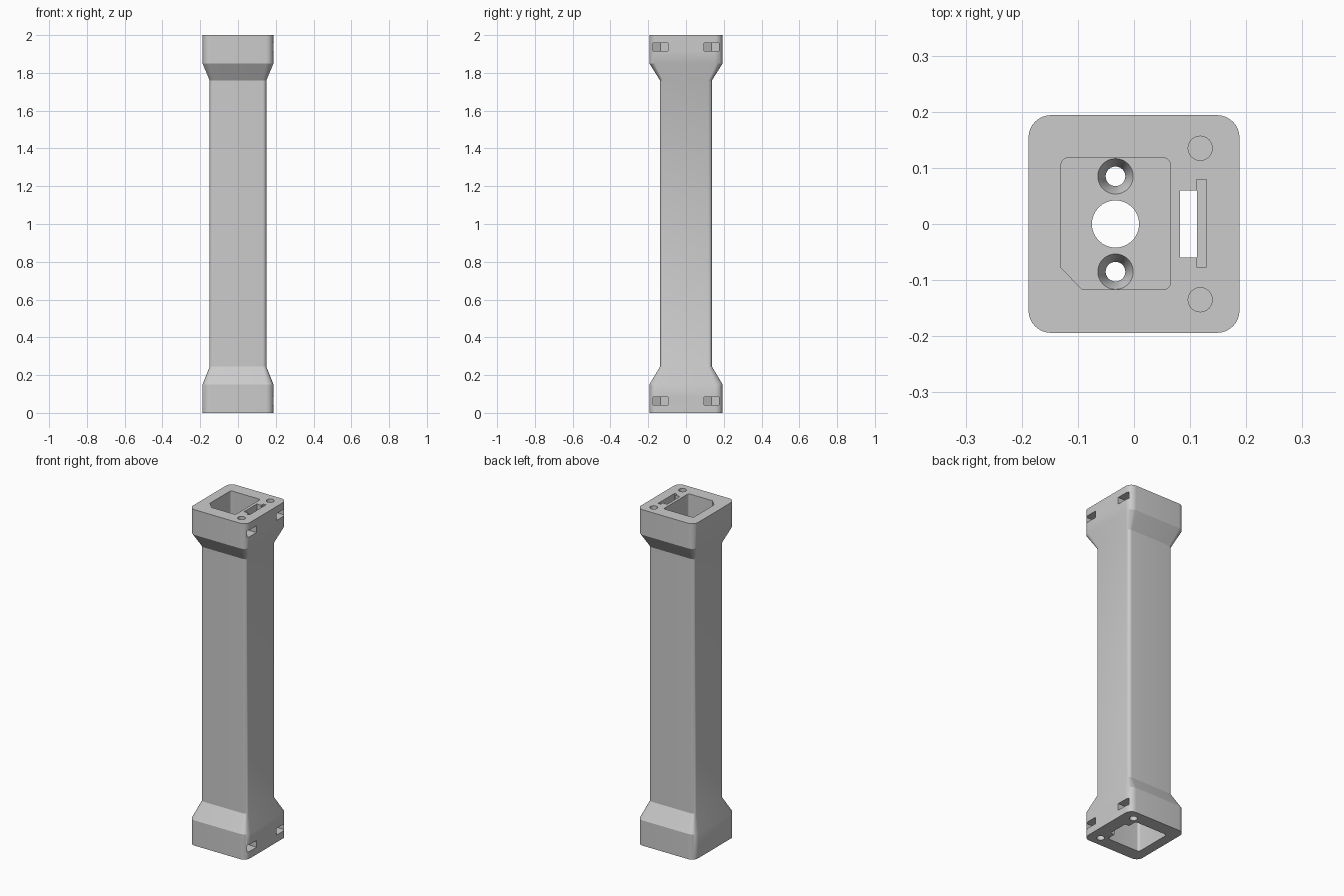
import bpy, bmesh, math

if "Cube" in bpy.data.objects:
    bpy.data.objects.remove(bpy.data.objects["Cube"])

grey = bpy.data.materials.new("plain_grey")
grey.diffuse_color = (0.6, 0.6, 0.6, 1)
grey.use_nodes = True
grey.node_tree.nodes["Principled BSDF"].inputs["Base Color"].default_value = grey.diffuse_color


def loft(name, rings):
    """Solid through a list of (outline, z) rings with equal point counts."""
    bm = bmesh.new()
    loops = [[bm.verts.new((x, y, z)) for x, y in pts] for pts, z in rings]
    n = len(loops[0])
    for a, b in zip(loops, loops[1:]):
        for i in range(n):
            j = (i + 1) % n
            bm.faces.new((a[i], a[j], b[j], b[i]))
    bm.faces.new(loops[0][::-1])
    bm.faces.new(loops[-1])
    bmesh.ops.recalc_face_normals(bm, faces=bm.faces)
    mesh = bpy.data.meshes.new(name)
    bm.to_mesh(mesh)
    bm.free()
    mesh.materials.append(grey)
    obj = bpy.data.objects.new(name, mesh)
    bpy.context.collection.objects.link(obj)
    return obj


def round_rect(x0, x1, y0, y1, r, seg=8):
    pts = []
    corners = [(x1 - r, y1 - r), (x0 + r, y1 - r), (x0 + r, y0 + r), (x1 - r, y0 + r)]
    for k, (cx, cy) in enumerate(corners):
        for i in range(seg + 1):
            a = math.pi / 2 * (k + i / seg)
            pts.append((cx + r * math.cos(a), cy + r * math.sin(a)))
    return pts


def rect(x0, x1, y0, y1):
    return [(x0, y0), (x1, y0), (x1, y1), (x0, y1)]


def circle(cx, cy, r, n=40):
    return [(cx + r * math.cos(2 * math.pi * i / n),
             cy + r * math.sin(2 * math.pi * i / n)) for i in range(n)]


# Column: wide end blocks tapering into a slimmer shaft
block = round_rect(-0.188, 0.188, -0.194, 0.194, 0.04)
shaft = round_rect(-0.15, 0.15, -0.137, 0.137, 0.02)
column = loft("column", [(block, 0), (block, 0.15), (shaft, 0.245),
                         (shaft, 1.76), (block, 1.85), (block, 2)])


def cut(*rings):
    cutter = loft("cutter", rings)
    cutter.hide_render = True
    mod = column.modifiers.new("cut", 'BOOLEAN')
    mod.operation = 'DIFFERENCE'
    mod.solver = 'EXACT'
    mod.object = cutter
    bpy.context.view_layer.objects.active = column
    bpy.ops.object.modifier_apply(modifier=mod.name)
    bpy.data.objects.remove(cutter)


FLOOR, HOLLOW_TOP = 1.7, 1.6

# Keyed pocket in the top, with one chamfered corner
pocket = [p for p in round_rect(-0.13, 0.065, -0.117, 0.118, 0.013)
          if not (p[0] < -0.1 and p[1] < -0.09)]
i = next(k for k, p in enumerate(pocket) if p[1] < 0 and p[0] > 0)
pocket[i:i] = [(-0.13, -0.078), (-0.092, -0.117)]
cut((pocket, FLOOR), (pocket, 2.1))

# Hollow inside the shaft, open at the bottom
hollow = round_rect(-0.13, 0.085, -0.115, 0.115, 0.015)
cut((hollow, -0.1), (hollow, HOLLOW_TOP))

# Through slot beside the pocket, with a wider shelf at the top
slot = rect(0.082, 0.112, -0.06, 0.06)
cut((slot, -0.1), (slot, 2.1))
shelf = rect(0.111, 0.129, -0.077, 0.079)
cut((shelf, 1.93), (shelf, 2.1))

# Cable hole and countersunk screw holes in the pocket floor
cable = circle(-0.033, 0, 0.042)
cut((cable, HOLLOW_TOP - 0.05), (cable, FLOOR + 0.05))
for y in (-0.085, 0.085):
    wide, drill = circle(-0.033, y, 0.0315), circle(-0.033, y, 0.0175)
    cut((drill, HOLLOW_TOP - 0.05), (drill, FLOOR - 0.03),
        (wide, FLOOR), (wide, FLOOR + 0.02))

# Bolt holes and side nut slots at both ends
for side in (-1, 1):
    y = 0.135 * side
    bolt = circle(0.118, y, 0.0215)
    nut = [(0.072, y), (0.095, y - 0.041), (0.25, y - 0.041),
           (0.25, y + 0.041), (0.095, y + 0.041)]
    cut((bolt, -0.1), (bolt, 0.12))
    cut((bolt, 1.88), (bolt, 2.1))
    cut((nut, 0.043), (nut, 0.083))
    cut((nut, 1.917), (nut, 1.957))

# Smooth shading with sharp edges kept
bpy.ops.object.select_all(action='DESELECT')
column.select_set(True)
bpy.context.view_layer.objects.active = column
bpy.ops.object.shade_smooth_by_angle(angle=math.radians(30))
